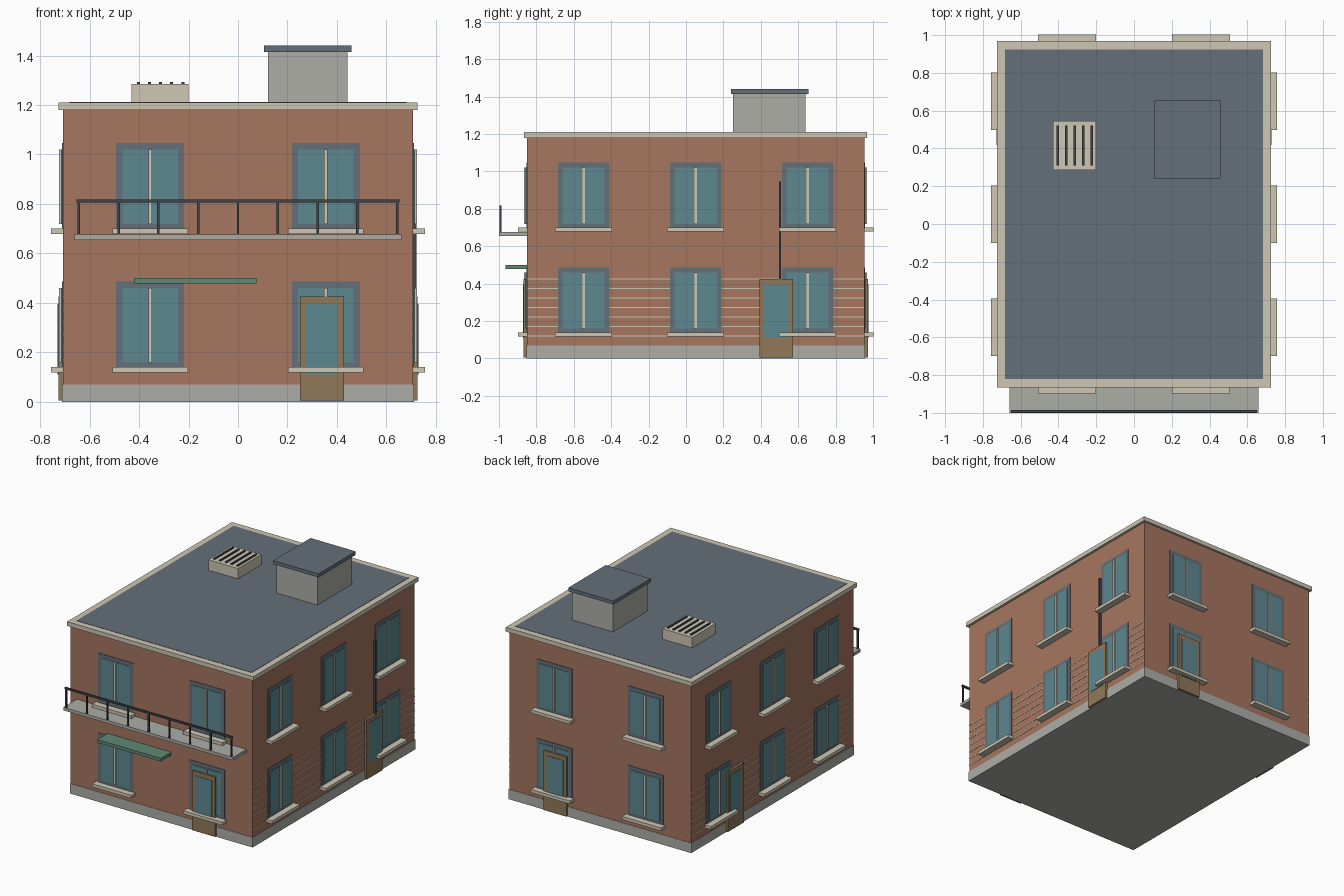
import bpy

if "Cube" in bpy.data.objects:
    bpy.data.objects.remove(bpy.data.objects["Cube"])

def mat(name, r, g, b):
    m = bpy.data.materials.new(name)
    m.diffuse_color = (r, g, b, 1)
    m.use_nodes = True
    m.node_tree.nodes["Principled BSDF"].inputs["Base Color"].default_value = m.diffuse_color
    return m

BRICK = mat("brick", 0.38, 0.18, 0.115)
STONE = mat("stone", 0.42, 0.42, 0.39)
CREAM = mat("cream", 0.62, 0.57, 0.46)
SLATE = mat("slate", 0.13, 0.16, 0.19)
GLASS = mat("glass", 0.11, 0.25, 0.28)
WOOD = mat("wood", 0.28, 0.19, 0.1)
METAL = mat("metal", 0.05, 0.06, 0.07)
GREEN = mat("green", 0.12, 0.25, 0.17)

def box(name, x, y, z, material):
    """Axis-aligned box from (min, max) ranges."""
    (x0, x1), (y0, y1), (z0, z1) = sorted(x), sorted(y), sorted(z)
    v = [(a, b, c) for c in (z0, z1)
         for a, b in ((x0, y0), (x1, y0), (x1, y1), (x0, y1))]
    f = [(3, 2, 1, 0), (4, 5, 6, 7)]
    f += [(i, (i + 1) % 4, (i + 1) % 4 + 4, i + 4) for i in range(4)]
    me = bpy.data.meshes.new(name)
    me.from_pydata(v, [], f)
    me.materials.append(material)
    ob = bpy.data.objects.new(name, me)
    bpy.context.collection.objects.link(ob)
    return ob

HX, CY, HY = 0.708, 0.052, 0.902   # wall half width, centre y, half depth

def on_wall(side, name, u, width, out, z, material, back=-0.01):
    """Box on a wall: u along the wall, from back to out past its surface."""
    span = (u - width / 2, u + width / 2)
    s = 1 if side in ("right", "back") else -1
    if side in ("left", "right"):
        box(f"{side}_{name}", (s * (HX + back), s * (HX + out)), span, z, material)
    else:
        box(f"{side}_{name}", span,
            (CY + s * (HY + back), CY + s * (HY + out)), z, material)

# Main volume, plinth, cornice and roof
box("walls", (-HX, HX), (CY - HY, CY + HY), (0.06, 1.19), BRICK)
box("plinth", (-0.711, 0.711), (CY - HY - .003, CY + HY + .003), (0, 0.07), STONE)
box("cornice", (-0.725, 0.725), (CY - 0.917, CY + 0.917), (1.18, 1.21), CREAM)
box("roof_surface", (-0.682, 0.682), (CY - 0.873, CY + 0.873), (1.2, 1.212), SLATE)

# Windows, sills and doors on all four walls
windows = {"front": (-0.355, 0.355), "back": (-0.355, 0.355),
           "left": (-0.547, 0.052, 0.65), "right": (-0.547, 0.052, 0.65)}
doors = {"front": 0.34, "back": 0.34, "left": 0.483, "right": 0.483}
for side, centres in windows.items():
    for u in centres:
        for z in (0.13, 0.69):
            on_wall(side, "window_frame", u, 0.275, 0.004, (z, z + 0.357), SLATE)
            on_wall(side, "window_glass", u, 0.225, 0.007, (z + .03, z + .33), GLASS)
            on_wall(side, "window_mullion", u, 0.014, 0.015, (z + .03, z + .33), CREAM)
            on_wall(side, "window_sill", u, 0.305, 0.048, (z - .012, z + .01), CREAM)
    u = doors[side]
    on_wall(side, "door", u, 0.178, 0.018, (0.005, 0.425), WOOD)
    on_wall(side, "door_glass", u, 0.13, 0.021, (0.11, 0.395), GLASS)

# Mortar courses on the side walls
for side in ("left", "right"):
    for i in range(7):
        z = 0.12 + 0.0507 * i
        on_wall(side, "mortar_course", CY, 2 * HY, 0.002, (z - .003, z + .003), CREAM)

# Downpipe on the right wall
on_wall("right", "downpipe", 0.502, 0.012, 0.014, (0.005, 0.945), METAL)

# Balcony with railing, and awning
box("balcony_slab", (-0.66, 0.66), (-1, -0.84), (0.655, 0.676), STONE)
box("balcony_rail", (-0.652, 0.652), (-0.998, -0.986), (0.805, 0.818), METAL)
for i in range(9):
    x = -0.643 + 0.16075 * i
    box("balcony_post", (x - .005, x + .005), (-0.997, -0.987), (0.67, 0.81), METAL)
box("awning", (-0.42, 0.075), (-0.965, -0.84), (0.478, 0.5), GREEN)

# Roof access hut
box("roof_hut", (0.122, 0.442), (0.252, 0.638), (1.2, 1.42), STONE)
box("roof_hut_cap", (0.106, 0.458), (0.24, 0.655), (1.415, 1.44), SLATE)

# Roof vent with slats
box("roof_vent", (-0.43, -0.2), (0.285, 0.545), (1.2, 1.285), CREAM)
for i in range(5):
    x = -0.403 + 0.045 * i
    box("vent_slat", (x - .006, x + .006), (0.31, 0.522), (1.28, 1.293), METAL)
